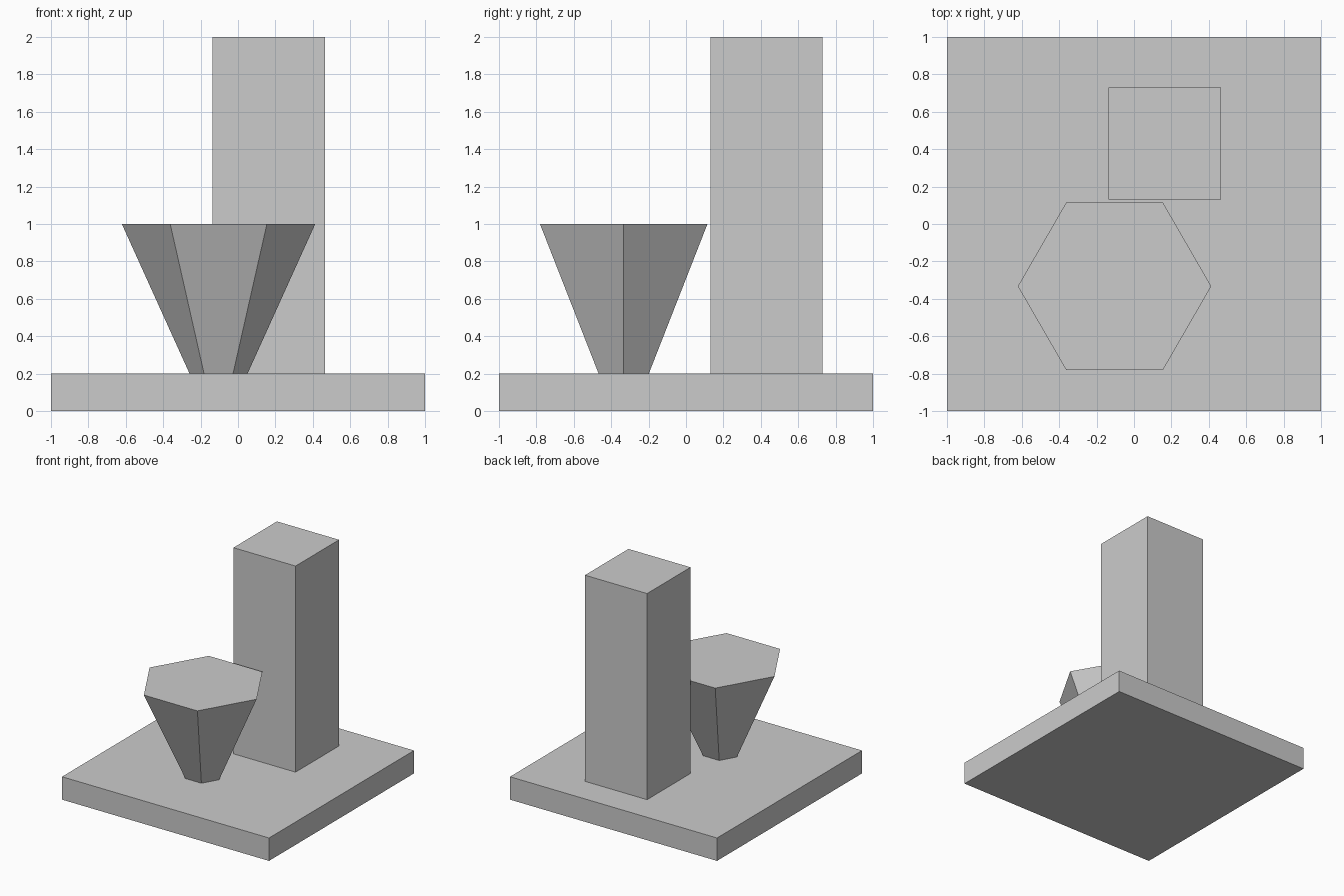
import bpy
import math

default = bpy.data.objects.get("Cube")
if default:
    bpy.data.objects.remove(default, do_unlink=True)

grey = bpy.data.materials.new("plain_grey")
grey.use_nodes = True
colour = (0.6, 0.6, 0.6, 1)
grey.diffuse_color = colour
grey.node_tree.nodes["Principled BSDF"].inputs["Base Color"].default_value = colour


def finish(name):
    """Name the new object and give it the shared material."""
    obj = bpy.context.object
    obj.name = obj.data.name = name
    obj.data.materials.append(grey)
    return obj


def box(name, x, y, bottom, top, width):
    """Square block standing between two heights."""
    bpy.ops.mesh.primitive_cube_add(size=1, location=(x, y, (bottom + top) / 2))
    obj = finish(name)
    obj.scale = (width, width, top - bottom)
    bpy.ops.object.transform_apply(location=False, rotation=False, scale=True)


base_top = 0.2

# Square base slab
box("base_slab", 0, 0, 0, base_top, 2)

# Tall square pillar
box("square_pillar", 0.165, 0.43, base_top, 2, 0.6)

# Six-sided tapered block, wider at the top, with corners on the x axis
bpy.ops.mesh.primitive_cone_add(
    vertices=6, radius1=0.155, radius2=0.517, depth=0.8,
    location=(-0.104, -0.333, base_top + 0.4), rotation=(0, 0, math.radians(30)))
finish("hexagonal_taper")
